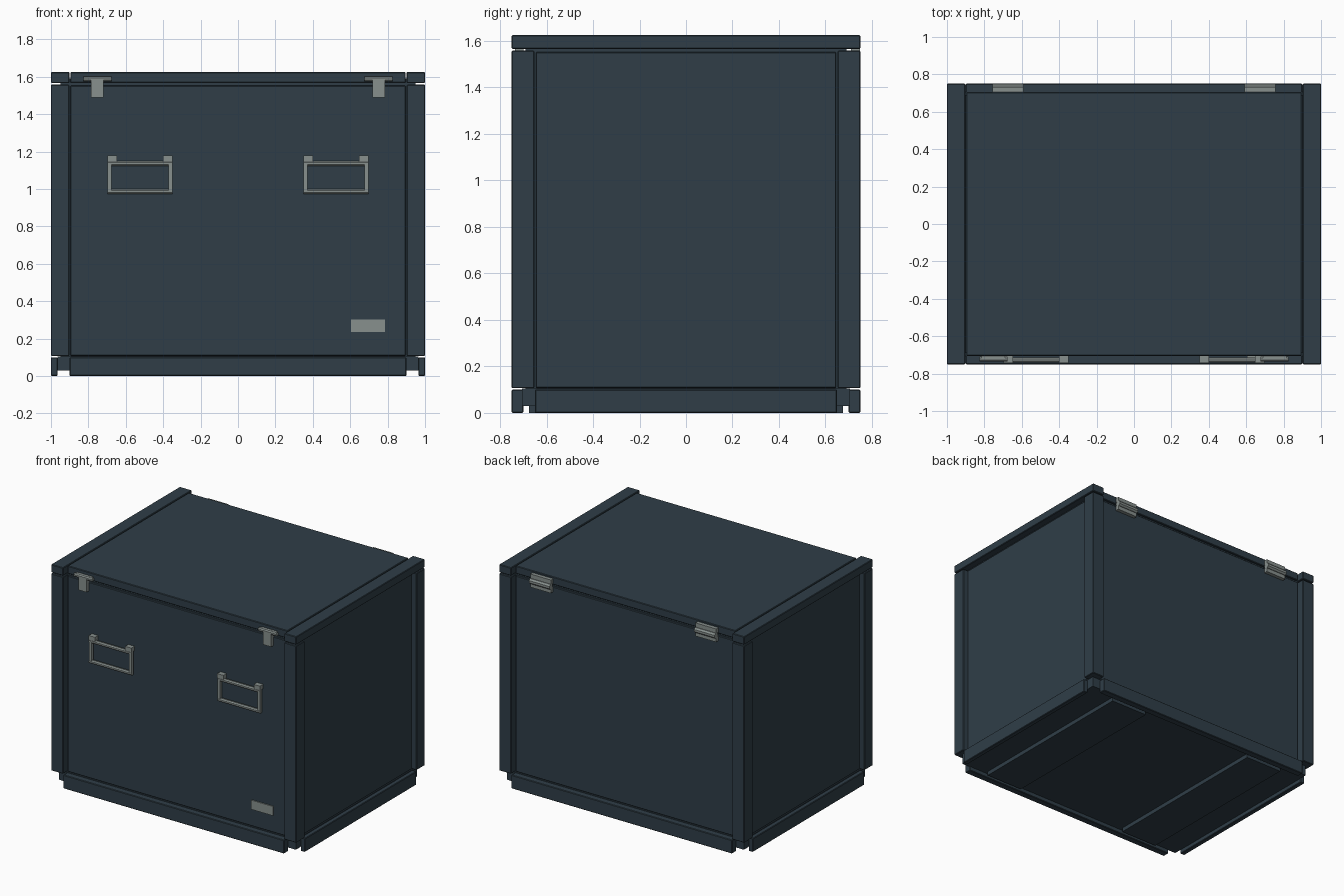
import bpy, bmesh, math
from mathutils import Matrix

if "Cube" in bpy.data.objects:
    bpy.data.objects.remove(bpy.data.objects["Cube"])


def material(name, rgb):
    m = bpy.data.materials.new(name)
    m.diffuse_color = (*rgb, 1)
    m.use_nodes = True
    m.node_tree.nodes["Principled BSDF"].inputs["Base Color"].default_value = m.diffuse_color
    return m


BLUE = material("dark slate blue", (0.029, 0.048, 0.064))
GREY = material("steel grey", (0.245, 0.28, 0.27))


def finish(name, bm, mat):
    me = bpy.data.meshes.new(name)
    bm.to_mesh(me)
    bm.free()
    me.materials.append(mat)
    ob = bpy.data.objects.new(name, me)
    bpy.context.collection.objects.link(ob)
    return ob


def box(name, x, y, z, mat=BLUE, bevel=0.0):
    """Box from (min, max) ranges, with an optional chamfer."""
    lo, hi = zip(sorted(x), sorted(y), sorted(z))
    bm = bmesh.new()
    bmesh.ops.create_cube(bm, size=1)
    for v in bm.verts:
        v.co = [l + (h - l) * (c + 0.5) for l, h, c in zip(lo, hi, v.co)]
    if bevel:
        bmesh.ops.bevel(bm, geom=bm.edges[:], offset=bevel, segments=1, affect='EDGES')
    return finish(name, bm, mat)


def rod(name, x, y, z, r, mat=GREY):
    """Eight-sided bar along x."""
    bm = bmesh.new()
    m = (Matrix.Translation((sum(x) / 2, y, z)) @ Matrix.Rotation(math.pi / 2, 4, 'Y')
         @ Matrix.Rotation(math.pi / 8, 4, 'Z'))
    bmesh.ops.create_cone(bm, cap_ends=True, segments=8, radius1=r, radius2=r,
                          depth=abs(x[1] - x[0]), matrix=m)
    return finish(name, bm, mat)


B = 0.004
# Inner body, base slab and lid
box("inner_body", (-0.95, 0.95), (-0.69, 0.69), (0.09, 1.59))
box("base_slab", (-0.965, 0.965), (-0.705, 0.705), (0.03, 0.104))
box("lid", (-0.896, 0.896), (-0.705, 0.705), (1.568, 1.625), bevel=B)

for s in (-1, 1):
    # Wall panels set back between the posts
    box("long_wall", (-0.896, 0.896), (s * 0.68, s * 0.705), (0.108, 1.552), bevel=B)
    box("end_wall", (s * 0.94, s * 0.965), (-0.646, 0.646), (0.108, 1.552), bevel=B)
    # Bottom rails
    box("long_bottom_rail", (-0.9, 0.9), (s * 0.7, s * 0.75), (0, 0.1), bevel=B)
    box("end_bottom_rail", (s * 0.965, s), (-0.65, 0.65), (0, 0.1), bevel=B)
    # Raised beams at both ends of the lid
    box("lid_end_beam", (s * 0.902, s), (-0.75, 0.75), (1.566, 1.625), bevel=B)
    # Runners under the floor
    box("runner", (s * 0.46, s * 0.76), (-0.675, 0.675), (0, 0.035))
    # Corner posts
    for t in (-1, 1):
        box("corner_post", (s * 0.902, s), (t * 0.652, t * 0.75), (0.106, 1.558), bevel=B)

    # Lid latch: cross bar and hanging tab
    rod("latch_bar", (s * 0.677, s * 0.825), -0.722, 1.587, 0.014)
    box("latch_plate", (s * 0.69, s * 0.815), (-0.72, -0.70), (1.574, 1.6), GREY)
    box("latch_tab", (s * 0.72, s * 0.785), (-0.735, -0.70), (1.488, 1.587), GREY)

    # Drop handle: frame of bars hung from two brackets
    a, b = s * 0.35, s * 0.698
    for z in (1.137, 0.986):
        rod("handle_bar", (a, b), -0.728, z, 0.0145)
    for x0, x1 in ((a, a + s * 0.022), (b - s * 0.022, b)):
        box("handle_side", (x0, x1), (-0.74, -0.716), (0.986, 1.137), GREY)
    for x0, x1 in ((a, a + s * 0.05), (b - s * 0.05, b)):
        box("handle_bracket", (x0, x1), (-0.742, -0.70), (1.145, 1.178), GREY)

    # Back hinge: two leaves and a knuckle
    hx = (s * 0.59, s * 0.757)
    box("hinge_upper_leaf", hx, (0.70, 0.732), (1.577, 1.612), GREY)
    box("hinge_lower_leaf", hx, (0.70, 0.732), (1.515, 1.548), GREY)
    rod("hinge_knuckle", hx, 0.729, 1.562, 0.021)

# Blank plate at the lower right of the front
box("front_plate", (0.605, 0.785), (-0.713, -0.70), (0.235, 0.303), GREY)
